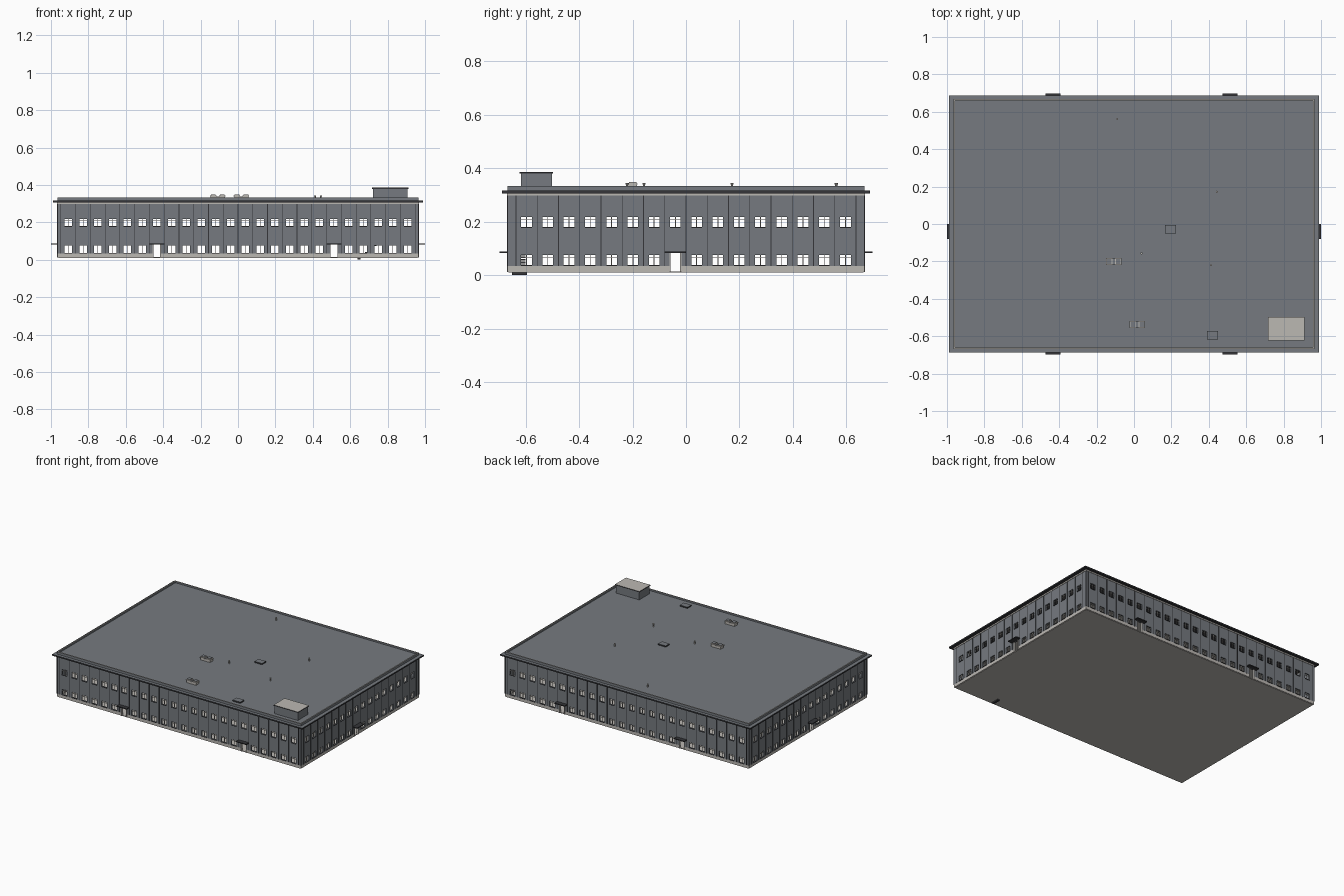
import bpy, bmesh
from math import pi
from mathutils import Matrix, Vector

cube = bpy.data.objects.get("Cube")
if cube:
    bpy.data.objects.remove(cube)


def material(name, rgb):
    m = bpy.data.materials.new(name)
    m.use_nodes = True
    m.diffuse_color = (*rgb, 1)
    m.node_tree.nodes["Principled BSDF"].inputs["Base Color"].default_value = (*rgb, 1)
    return m


grey = material("slate grey", (0.18, 0.195, 0.215))
light = material("pale stone", (0.50, 0.48, 0.45))
dark = material("charcoal", (0.035, 0.036, 0.04))


def finish(name, bm, mats, rule=None, matrix=None):
    """Turn a bmesh into an object, choosing face materials by rule."""
    bm.normal_update()
    if rule:
        for f in bm.faces:
            f.material_index = rule(f)
    me = bpy.data.meshes.new(name)
    bm.to_mesh(me)
    bm.free()
    for m in mats:
        me.materials.append(m)
    ob = bpy.data.objects.new(name, me)
    bpy.context.collection.objects.link(ob)
    if matrix:
        ob.matrix_world = matrix
    return ob


def boxes(name, spans, mats, rule=None, matrix=None):
    """One object from boxes given as (x0, x1, y0, y1, z0, z1)."""
    bm = bmesh.new()
    for x0, x1, y0, y1, z0, z1 in spans:
        mid = Vector((x0 + x1, y0 + y1, z0 + z1)) / 2
        size = Matrix.Diagonal((x1 - x0, y1 - y0, z1 - z0, 1))
        bmesh.ops.create_cube(bm, size=1, matrix=Matrix.Translation(mid) @ size)
    return finish(name, bm, mats, rule, matrix)


def ring(x, y, w, z0, z1):
    """Four boxes forming a rectangular frame."""
    return [(-x, x, -y, -y + w, z0, z1), (-x, x, y - w, y, z0, z1),
            (-x, -x + w, -y + w, y - w, z0, z1), (x - w, x, -y + w, y - w, z0, z1)]


def top_face(f):
    return 1 if f.normal.z > 0.5 else 0


# Main measures
HX, HY = 0.965, 0.667
FLOOR, PLINTH, EAVE = 0.012, 0.033, 0.3
DOOR_TOP = 0.082
WINDOWS = ((0.037, 0.075), (0.179, 0.218))
HALF = 0.02


def facade(side, half, dist, count, pitch, doors, angle, canopy_out):
    turn = Matrix.Rotation(angle, 4, 'Z')
    centres = [(i - (count - 1) / 2) * pitch for i in range(count)]
    us = [-half] + [c + s for c in centres for s in (-HALF, HALF)] + [half]
    zs = sorted({FLOOR, PLINTH, DOOR_TOP, EAVE, *WINDOWS[0], *WINDOWS[1]})

    # Wall panel grid with window and door openings
    bm = bmesh.new()
    grid = [[bm.verts.new((u, -dist, z)) for z in zs] for u in us]
    for i in range(len(us) - 1):
        for j in range(len(zs) - 1):
            zc = (zs[j] + zs[j + 1]) / 2
            slot = i // 2 if i % 2 else None
            if slot is not None:
                if any(a < zc < b for a, b in WINDOWS):
                    continue
                if slot in doors and zc < DOOR_TOP:
                    continue
            bm.faces.new((grid[i][j], grid[i + 1][j], grid[i + 1][j + 1], grid[i][j + 1]))
    wall = finish(side + "_wall", bm, [grey, light],
                  lambda f: int(f.calc_center_median().z < PLINTH), turn)
    wall.modifiers.new("thickness", 'SOLIDIFY').thickness = 0.01

    # Window bars, panel seams and corner strips
    bars = []
    for k, c in enumerate(centres):
        for a, b in WINDOWS:
            if k in doors and a < DOOR_TOP:
                continue
            t = a + (b - a) * 0.72
            bars.append((c - 0.0015, c + 0.0015, -dist + 0.004, -dist + 0.008, a, b))
            bars.append((c - HALF, c + HALF, -dist + 0.004, -dist + 0.008, t, t + 0.002))
    boxes(side + "_window_bars", bars, [light], None, turn)
    seams = [(i - count / 2) * pitch for i in range(count + 1)] + [-half, half]
    boxes(side + "_seams", [(u - 0.0015, u + 0.0015, -dist - 0.002, -dist + 0.001, PLINTH, EAVE)
                            for u in seams], [dark], None, turn)
    boxes(side + "_sills", [(c - HALF, c + HALF, -dist - 0.003, -dist + 0.002, a - 0.003, a)
                            for k, c in enumerate(centres) for a, b in WINDOWS
                            if not (k in doors and a < DOOR_TOP)], [dark], None, turn)

    # Entrances: canopy and pale jambs
    for n, k in enumerate(doors):
        c = centres[k]
        boxes(f"{side}_canopy_{n + 1}", [(c - 0.04, c + 0.04, -canopy_out, -dist + 0.005,
                                          DOOR_TOP, 0.088)], [dark], None, turn)
        boxes(f"{side}_door_jambs_{n + 1}",
              [(c + s * HALF - 0.002, c + s * HALF + 0.002, -dist - 0.003, -dist + 0.01,
                FLOOR, DOOR_TOP) for s in (-1, 1)], [light], None, turn)


facade("front", HX, HY, 24, 0.0789, (6, 18), 0, 0.697)
facade("back", HX, HY, 24, 0.0789, (5, 17), pi, 0.697)
facade("left", HY, HX, 16, 0.0795, (7,), pi / 2, 1.0)
facade("right", HY, HX, 16, 0.0795, (8,), -pi / 2, 1.0)

# Floors and roof
ix, iy = HX - 0.004, HY - 0.004
boxes("ground_floor", [(-ix, ix, -iy, iy, 0.009, 0.014)], [light])
boxes("upper_floor", [(-ix, ix, -iy, iy, 0.125, 0.135)], [light])
boxes("eaves_band", ring(HX + 0.003, HY + 0.003, 0.012, 0.297, 0.306), [light])
boxes("roof_slab", [(-0.99, 0.99, -0.688, 0.688, 0.306, 0.316)], [dark, grey], top_face)
boxes("roof_deck", [(-ix, ix, -iy, iy, 0.314, 0.322)], [grey])
boxes("parapet", ring(HX, HY, 0.008, 0.316, 0.333), [grey, light], top_face)

# Roof house in the front corner
boxes("roof_house", [(0.722, 0.906, -0.617, -0.502, 0.32, 0.38)], [grey])
boxes("roof_house_cap", [(0.717, 0.911, -0.622, -0.497, 0.379, 0.385)], [dark, light], top_face)

# Twin roof vents
for n, (x, y) in enumerate(((-0.108, -0.2), (0.018, -0.538))):
    boxes(f"vent_body_{n + 1}", [(x - 0.038, x + 0.038, y - 0.016, y + 0.016, 0.32, 0.338)],
          [light, grey], top_face)
    boxes(f"vent_caps_{n + 1}", [(x + s * 0.024 - 0.018, x + s * 0.024 + 0.018, y - 0.019, y + 0.019,
                                  0.339, 0.343) for s in (-1, 1)], [light])
    boxes(f"vent_hoods_{n + 1}", [(x + s * 0.024 - 0.013, x + s * 0.024 + 0.013, y - 0.014, y + 0.014,
                                   0.342, 0.348) for s in (-1, 1)], [light, grey], top_face)

# Low hatches
for n, (x, y) in enumerate(((0.195, -0.028), (0.42, -0.595))):
    boxes(f"hatch_{n + 1}", [(x - 0.03, x + 0.03, y - 0.022, y + 0.022, 0.32, 0.331)],
          [dark, grey], top_face)

# Small vent pipes
for n, (x, y) in enumerate(((-0.09, 0.562), (0.443, 0.172), (0.04, -0.157), (0.412, -0.22))):
    bm = bmesh.new()
    for r, z0, z1 in ((0.004, 0.32, 0.341), (0.006, 0.339, 0.344)):
        bmesh.ops.create_cone(bm, cap_ends=True, segments=10, radius1=r, radius2=r, depth=z1 - z0,
                              matrix=Matrix.Translation((x, y, (z0 + z1) / 2)))
    finish(f"vent_pipe_{n + 1}", bm, [light])

# Indoor stair rising from a low landing plate
boxes("stair_landing", [(0.64, 0.655, -0.65, -0.595, 0, 0.012)], [dark])
boxes("stair_flight", [(0.655 + i * 0.012, 0.668 + i * 0.012, -0.65, -0.6,
                        0.014 + i * 0.01, 0.02 + i * 0.01) for i in range(11)], [dark])
